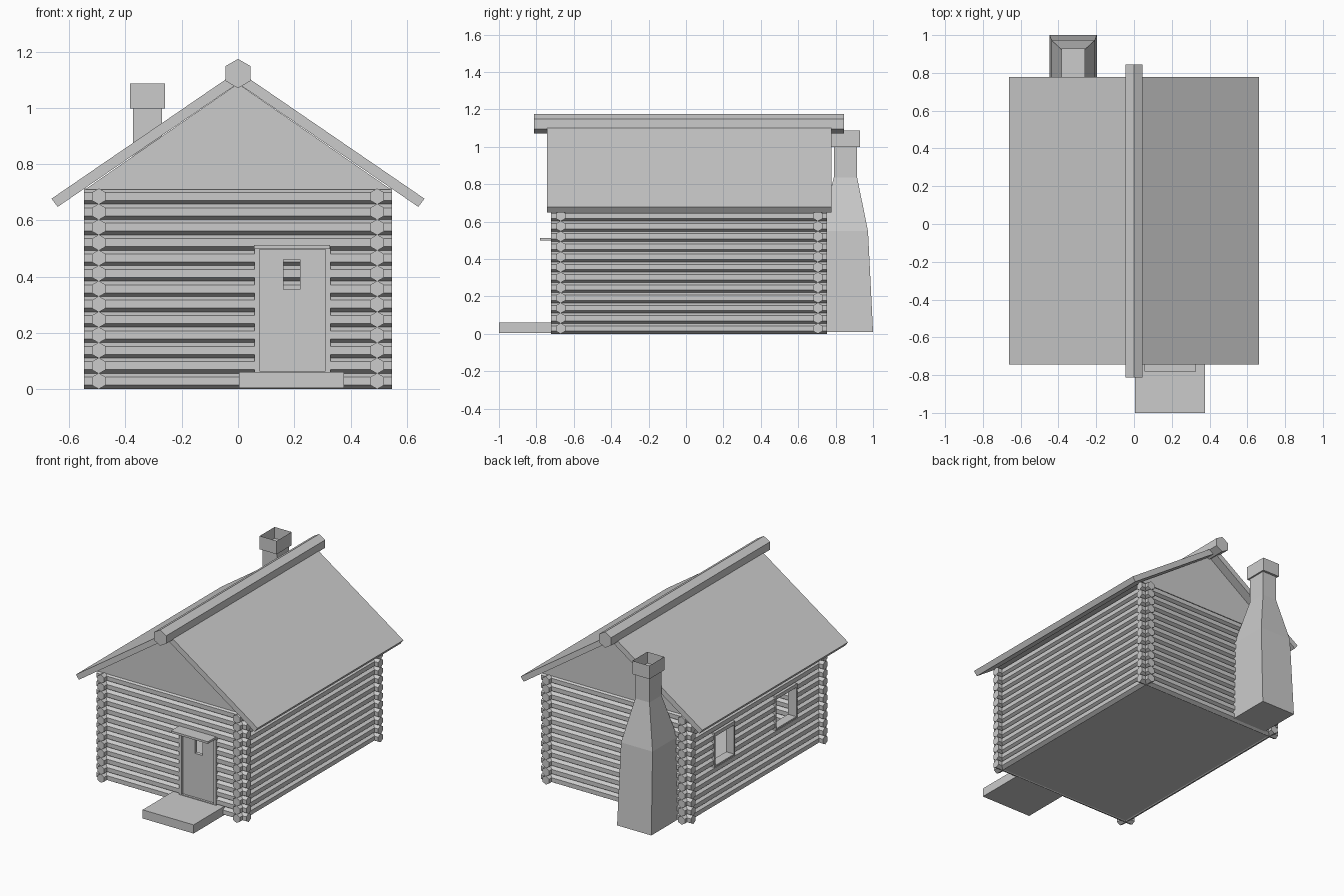
import bpy, bmesh, math
from mathutils import Vector

if "Cube" in bpy.data.objects:
    bpy.data.objects.remove(bpy.data.objects["Cube"])

mat = bpy.data.materials.new("plain_grey")
mat.diffuse_color = (0.6, 0.6, 0.6, 1)
mat.use_nodes = True
mat.node_tree.nodes["Principled BSDF"].inputs["Base Color"].default_value = mat.diffuse_color

R, STEP, ROWS = 0.0285, 0.0547, 13      # log radius, row spacing, row count
WX, FY, BY = 0.495, -0.67, 0.705        # wall centre lines
FLOOR0, FLOOR1 = 0.004, 0.061


def finish(name, bm):
    bmesh.ops.recalc_face_normals(bm, faces=bm.faces)
    me = bpy.data.meshes.new(name)
    bm.to_mesh(me)
    bm.free()
    me.materials.append(mat)
    ob = bpy.data.objects.new(name, me)
    bpy.context.collection.objects.link(ob)
    return ob


def loft(bm, rings):
    """Skin a list of equal vertex rings and cap both ends."""
    vs = [[bm.verts.new(p) for p in ring] for ring in rings]
    n = len(vs[0])
    for a, b in zip(vs, vs[1:]):
        for i in range(n):
            bm.faces.new((a[i], a[(i + 1) % n], b[(i + 1) % n], b[i]))
    bm.faces.new(vs[0][::-1])
    return bm.faces.new(vs[-1])


def rect(x0, x1, y0, y1, z):
    return [(x0, y0, z), (x1, y0, z), (x1, y1, z), (x0, y1, z)]


def box(name, x0, x1, y0, y1, z0, z1):
    bm = bmesh.new()
    loft(bm, [rect(x0, x1, y0, y1, z0), rect(x0, x1, y0, y1, z1)])
    return finish(name, bm)


def extrude_y(name, profile, y0, y1):
    bm = bmesh.new()
    loft(bm, [[(x, y, z) for x, z in profile] for y in (y0, y1)])
    return finish(name, bm)


def hexagon(r):
    return [(r * math.sin(k * math.pi / 3), r * math.cos(k * math.pi / 3)) for k in range(6)]


def log(bm, axis, offset, a, b, z):
    rings = []
    for t in (a, b):
        rings.append([(t, offset + u, z + v) if axis == "x" else (offset + u, t, z + v)
                      for u, v in hexagon(R)])
    loft(bm, rings)


def log_wall(name, axis, offset, a, b, gaps=(), rows=()):
    bm = bmesh.new()
    for i in range(ROWS):
        start, spans = a, []
        if i in rows:
            for g0, g1 in gaps:
                spans.append((start, g0))
                start = g1
        spans.append((start, b))
        for s, e in spans:
            log(bm, axis, offset, s, e, R + i * STEP)
    return finish(name, bm)


def frame(name, axis, d0, d1, outer, inner):
    """Rectangular ring; outer/inner are (u0, u1, z0, z1), depth d0..d1 on the other axis."""
    bm = bmesh.new()
    loops = []
    for d in (d0, d1):
        for u0, u1, z0, z1 in (outer, inner):
            pts = [(u0, z0), (u1, z0), (u1, z1), (u0, z1)]
            loops.append([bm.verts.new((u, d, z) if axis == "x" else (d, u, z)) for u, z in pts])
    of, inf, ob, inb = loops
    for p, q in ((of, inf), (inf, inb), (inb, ob), (ob, of)):
        for i in range(4):
            j = (i + 1) % 4
            bm.faces.new((p[i], p[j], q[j], q[i]))
    return finish(name, bm)


# Log walls, with gaps for the door and the two left windows
DOOR = (0.058, 0.328)
WINDOWS = [(-0.41, -0.186), (0.237, 0.453)]
log_wall("front_logs", "x", FY, -0.547, 0.547, [DOOR], range(1, 9))
log_wall("back_logs", "x", BY, -0.547, 0.547)
log_wall("right_logs", "y", WX, -0.723, 0.755)
log_wall("left_logs", "y", -WX, -0.723, 0.755, WINDOWS, range(5, 9))

# Floor and front step
box("floor", -WX, WX, FY, BY, FLOOR0, FLOOR1)
box("front_step", 0.004, 0.376, -1.0, FY, FLOOR0, FLOOR1)

# Door with a peep window, its frame and the small ledge above
frame("door_frame", "x", FY - 0.027, FY + 0.027,
      (DOOR[0], DOOR[1], FLOOR1, 0.505), (0.076, 0.311, FLOOR1 + 0.004, 0.496))
frame("door", "x", FY - 0.012, FY + 0.012,
      (0.076, 0.311, FLOOR1 + 0.004, 0.496), (0.162, 0.220, 0.355, 0.46))
box("door_ledge", 0.056, 0.327, -0.78, FY, 0.498, 0.512)

# Window frames
for k, (y0, y1) in enumerate(WINDOWS):
    frame(f"window_frame_{k + 1}", "y", -WX - 0.03, -WX + 0.03,
          (y0, y1, 0.27, 0.496), (y0 + 0.01, y1 - 0.01, 0.28, 0.472))

# Gable, roof slabs and ridge log
extrude_y("gable", [(-0.545, 0.709), (0.545, 0.709), (0, 1.086)], -0.685, 0.72)
for name, s in (("roof_left", -1), ("roof_right", 1)):
    extrude_y(name, [(0, 1.087), (s * 0.641, 0.648), (s * 0.663, 0.677), (0, 1.131)],
              -0.743, 0.777)
extrude_y("ridge_log", [(u, 1.122 + v) for u, v in hexagon(0.052)], -0.812, 0.845)

# Chimney body tapering to the flue: (z, half width, inner y, outer y)
CX = -0.322
bm = bmesh.new()
loft(bm, [rect(CX - w, CX + w, y0, y1, z) for z, w, y0, y1 in (
    (0.01, 0.125, 0.715, 1.0), (0.55, 0.115, 0.715, 0.973),
    (0.835, 0.052, 0.79, 0.915), (1.0, 0.052, 0.79, 0.915))])
finish("chimney", bm)

# Hollow chimney cap
bm = bmesh.new()
top = loft(bm, [rect(CX - 0.062, CX + 0.062, 0.775, 0.93, z) for z in (0.998, 1.086)])
bmesh.ops.inset_region(bm, faces=[top], thickness=0.024)
low = bmesh.ops.extrude_discrete_faces(bm, faces=[top])["faces"][0]
bmesh.ops.translate(bm, verts=low.verts, vec=Vector((0, 0, -0.075)))
finish("chimney_cap", bm)
